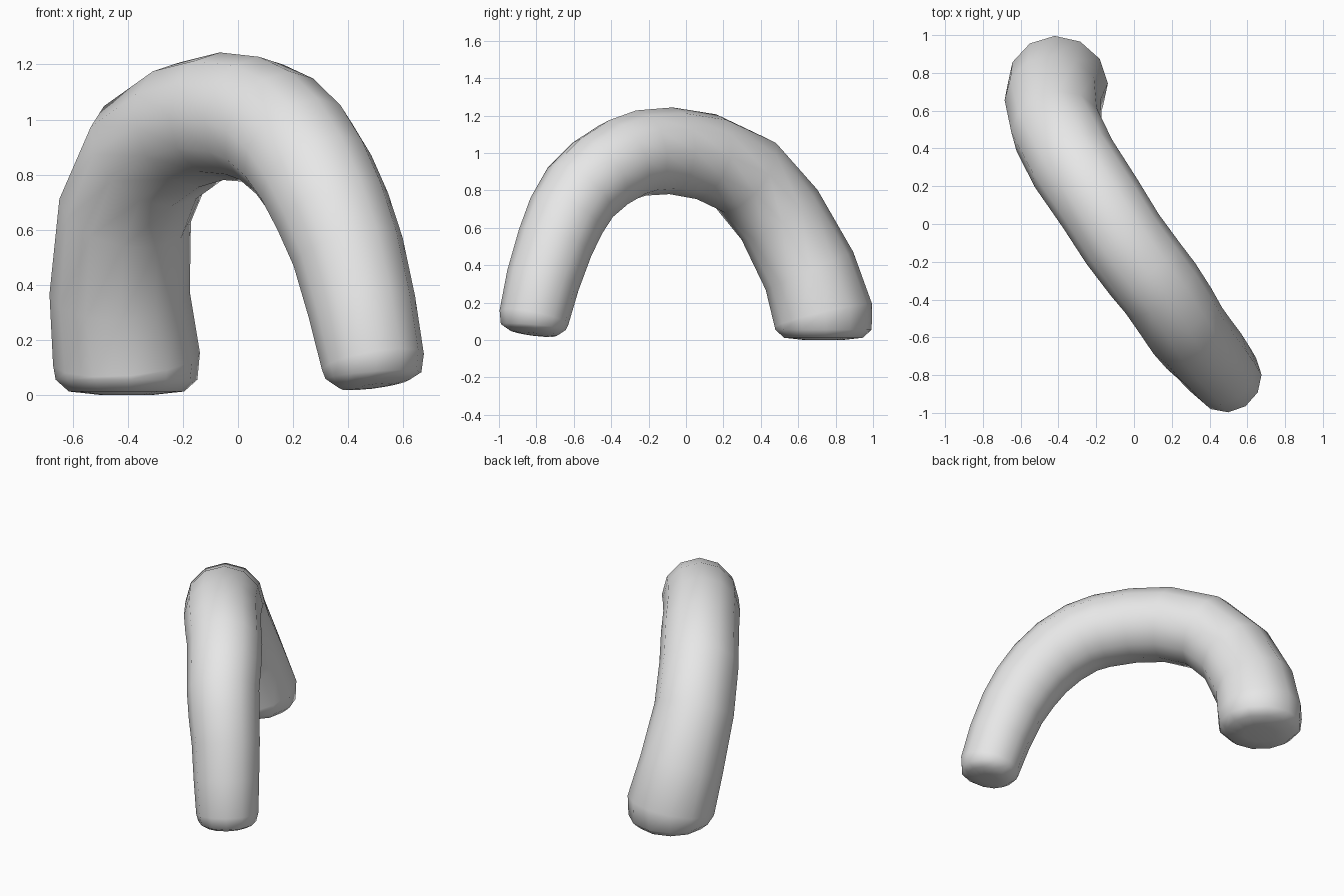
import bpy
import bmesh
import math
from mathutils import Vector

default_cube = bpy.data.objects.get("Cube")
if default_cube:
    bpy.data.objects.remove(default_cube, do_unlink=True)

SIDES = 12
# horizontal direction square to the plane of the arch
ACROSS = Vector((0.83, 0.55, 0)).normalized()

# centre line with radius, from the wide foot over the top to the narrow foot
PATH = [
    (-.405, .735, 0, .1),
    (-.405, .735, .012, .21),
    (-.405, .735, .055, .258),
    (-.405, .735, .13, .268),
    (-.43, .66, .37, .255),
    (-.41, .5, .67, .243),
    (-.32, .32, .88, .24),
    (-.18, .11, .98, .235),
    (-.06, -.08, 1.012, .232),
    (.06, -.24, 1.0, .23),
    (.14, -.34, .965, .227),
    (.22, -.46, .89, .224),
    (.285, -.565, .79, .219),
    (.345, -.64, .665, .214),
    (.4, -.7, .52, .206),
    (.45, -.765, .32, .198),
    (.49, -.813, .12, .188),
    (.492, -.816, .07, .175),
    (.496, -.82, .04, .13),
    (.497, -.821, .032, .06),
]


def make_material(name, value):
    mat = bpy.data.materials.new(name)
    mat.use_nodes = True
    colour = (value, value, value, 1)
    mat.diffuse_color = colour
    mat.node_tree.nodes["Principled BSDF"].inputs["Base Color"].default_value = colour
    return mat


def make_tube(name, path, mat):
    """Sweep a round section of changing radius along the path."""
    bm = bmesh.new()
    centres = [Vector(p[:3]) for p in path]
    rings = []
    for i, centre in enumerate(centres):
        before = centres[max(i - 1, 0)]
        after = centres[min(i + 1, len(path) - 1)]
        tangent = (after - before).normalized()
        side = (ACROSS - tangent * ACROSS.dot(tangent)).normalized()
        out = tangent.cross(side)
        ring = []
        for k in range(SIDES):
            angle = math.tau * k / SIDES
            offset = side * math.cos(angle) + out * math.sin(angle)
            ring.append(bm.verts.new(centre + offset * path[i][3]))
        rings.append(ring)

    # walls between neighbouring rings
    for low, high in zip(rings, rings[1:]):
        for k in range(SIDES):
            n = (k + 1) % SIDES
            bm.faces.new((low[k], low[n], high[n], high[k]))

    # closed ends
    bm.faces.new(rings[0])
    bm.faces.new(rings[-1])
    bmesh.ops.recalc_face_normals(bm, faces=bm.faces[:])
    for face in bm.faces:
        face.smooth = True

    mesh = bpy.data.meshes.new(name)
    bm.to_mesh(mesh)
    bm.free()
    mesh.materials.append(mat)
    obj = bpy.data.objects.new(name, mesh)
    bpy.context.collection.objects.link(obj)
    return obj


make_tube("arched_tube", PATH, make_material("light_grey", 0.8))
